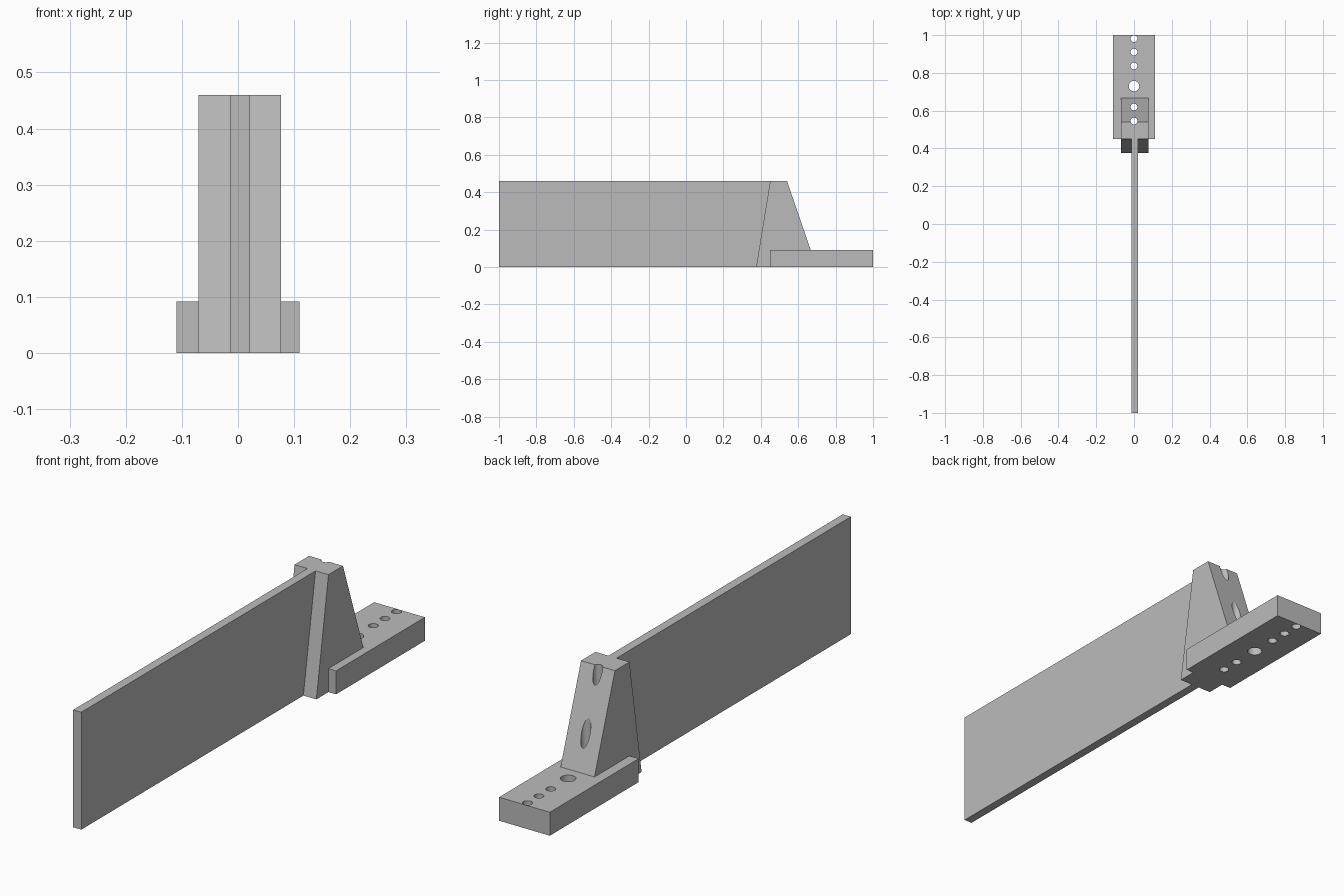
import bpy
import bmesh
from math import radians
from mathutils import Matrix

default = bpy.data.objects.get("Cube")
if default:
    bpy.data.objects.remove(default, do_unlink=True)

grey = bpy.data.materials.new("plain grey")
grey.use_nodes = True
colour = (0.5, 0.5, 0.5, 1)
grey.diffuse_color = colour
grey.node_tree.nodes["Principled BSDF"].inputs["Base Color"].default_value = colour


def add_object(name, bm):
    bmesh.ops.recalc_face_normals(bm, faces=bm.faces)
    mesh = bpy.data.meshes.new(name)
    bm.to_mesh(mesh)
    bm.free()
    mesh.materials.append(grey)
    obj = bpy.data.objects.new(name, mesh)
    bpy.context.collection.objects.link(obj)
    return obj


def extrude_profile(name, profile, x0, x1):
    """Side profile of (y, z) points extruded from x0 to x1."""
    bm = bmesh.new()
    face = bm.faces.new([bm.verts.new((x0, y, z)) for y, z in profile])
    moved = bmesh.ops.extrude_face_region(bm, geom=[face])["geom"]
    verts = [v for v in moved if isinstance(v, bmesh.types.BMVert)]
    bmesh.ops.translate(bm, verts=verts, vec=(x1 - x0, 0, 0))
    return add_object(name, bm)


def apply_boolean(target, tool, operation):
    mod = target.modifiers.new(operation.lower(), "BOOLEAN")
    mod.operation = operation
    mod.solver = "EXACT"
    mod.object = tool
    bpy.context.view_layer.objects.active = target
    bpy.ops.object.modifier_apply(modifier=mod.name)
    bpy.data.objects.remove(tool, do_unlink=True)


# Flat base, leaning buttress and long thin wall
bracket = extrude_profile(
    "wall_bracket", [(0.45, 0), (1, 0), (1, 0.092), (0.45, 0.092)], -0.11, 0.11)
buttress = extrude_profile(
    "buttress", [(0.375, 0), (0.698, 0), (0.54, 0.46), (0.45, 0.46)], -0.07, 0.077)
# Keep the rear foot of the buttress inside the base
wall = extrude_profile(
    "wall", [(-1, 0), (0.48, 0), (0.48, 0.46), (-1, 0.46)], -0.014, 0.021)
apply_boolean(bracket, buttress, "UNION")
apply_boolean(bracket, wall, "UNION")

# Row of vertical screw holes with a larger one in the middle
bm = bmesh.new()
for y, radius in [(0.545, 0.018), (0.62, 0.018), (0.73, 0.028),
                  (0.837, 0.018), (0.91, 0.018), (0.981, 0.018)]:
    bmesh.ops.create_cone(bm, cap_ends=True, segments=24, radius1=radius,
                          radius2=radius, depth=1,
                          matrix=Matrix.Translation((0, y, 0.25)))
holes = add_object("hole_cutters", bm)
holes.hide_render = True
apply_boolean(bracket, holes, "DIFFERENCE")

# Smooth hole walls, crisp edges everywhere else
bpy.ops.object.select_all(action="DESELECT")
bracket.select_set(True)
bpy.context.view_layer.objects.active = bracket
bpy.ops.object.shade_smooth_by_angle(angle=radians(20))
